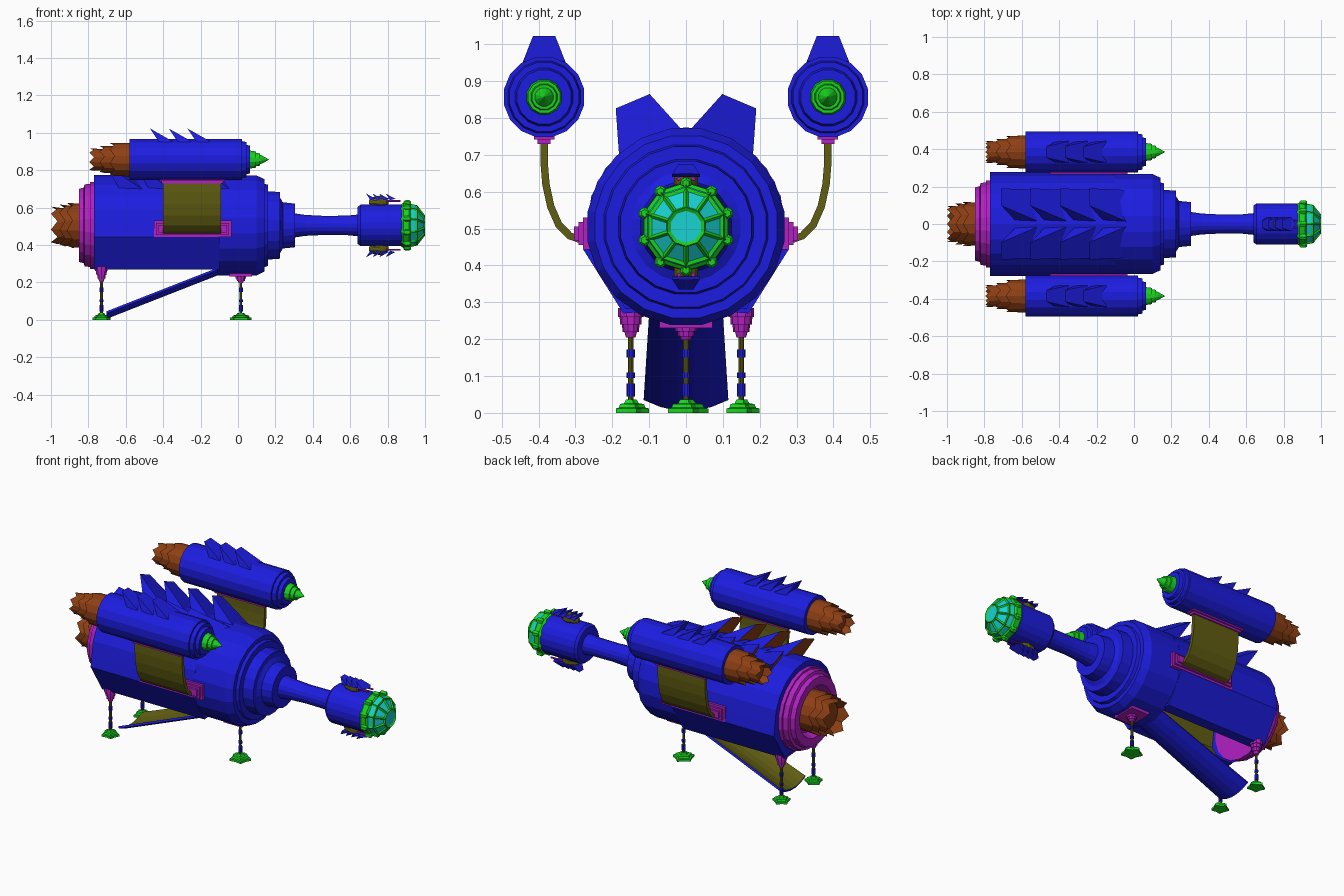
import bpy, bmesh
from math import sin, cos, pi, radians
from mathutils import Vector

if "Cube" in bpy.data.objects:
    bpy.data.objects.remove(bpy.data.objects["Cube"])


def paint(name, rgb):
    m = bpy.data.materials.new(name)
    m.diffuse_color = (*rgb, 1)
    m.use_nodes = True
    m.node_tree.nodes["Principled BSDF"].inputs["Base Color"].default_value = m.diffuse_color
    return m


BLUE = paint("blue", (0.012, 0.012, 0.75))
GREEN = paint("green", (0.01, 0.65, 0.015))
PURPLE = paint("purple", (0.45, 0.015, 0.55))
BROWN = paint("brown", (0.27, 0.05, 0.007))
OLIVE = paint("olive", (0.12, 0.11, 0.006))
CYAN = paint("cyan", (0.01, 0.65, 0.65))
CZ = 0.505          # height of the hull axis
POD_Y, POD_Z = 0.385, 0.857


def make(name, verts, faces, mats, fix=True):
    me = bpy.data.meshes.new(name)
    me.from_pydata([tuple(v) for v in verts], [], faces)
    for m in mats:
        me.materials.append(m)
    if fix:
        bm = bmesh.new()
        bm.from_mesh(me)
        bmesh.ops.recalc_face_normals(bm, faces=bm.faces[:])
        bm.to_mesh(me)
        bm.free()
    ob = bpy.data.objects.new(name, me)
    bpy.context.collection.objects.link(ob)
    return ob


def lathe(name, prof, mat, n=20, at=(0, 0, CZ), axis="X", lobe=1.0):
    """Turn (position, radius, optional zigzag) points round an axis."""
    verts = []
    for a, r, *jag in prof:
        for k in range(n):
            t = 2 * pi * (k + 0.5) / n
            rr = r * (lobe if k % 2 else 1)
            aa = a - (jag[0] if jag and k % 2 else 0)
            p = (aa, rr * cos(t), rr * sin(t)) if axis == "X" else (rr * cos(t), rr * sin(t), aa)
            verts.append(Vector(at) + Vector(p))
    faces = [(i * n + k, i * n + (k + 1) % n, (i + 1) * n + (k + 1) % n, (i + 1) * n + k)
             for i in range(len(prof) - 1) for k in range(n)]
    faces += [tuple(range(n)), tuple(range((len(prof) - 1) * n, len(prof) * n))]
    return make(name, verts, faces, [mat])


def sheet(name, s0, s1, mats, thick, offset=-1):
    """Strip between two matching sections, thickened; second material goes inside."""
    n = len(s0)
    faces = [(j, j + 1, n + j + 1, n + j) for j in range(n - 1)]
    ob = make(name, s0 + s1, faces, mats, fix=False)
    mod = ob.modifiers.new("thickness", "SOLIDIFY")
    mod.thickness, mod.offset = thick, offset
    mod.material_offset = len(mats) - 1
    return ob


def box(name, lo, hi, mat):
    lo, hi = Vector(lo), Vector(hi)
    bpy.ops.mesh.primitive_cube_add(size=1, location=(lo + hi) / 2)
    ob = bpy.context.object
    ob.name, ob.scale = name, hi - lo
    ob.data.materials.append(mat)
    return ob


def scale_fin(name, tip, length, w, t, h, centre, radius, angle, back):
    """Wedge scale: pointed in front, rising to an overhanging rear edge."""
    under = tip + length * 0.3
    wide = tip + length * 0.68
    pts = [(tip + length, 0, -0.005), (wide, -w / 2, -0.1 * w), (wide, w / 2, -0.1 * w),
           (under, -w / 2, -0.2 * w), (under, w / 2, -0.2 * w), (tip, -t / 2, h), (tip, t / 2, h)]
    verts = [(x, centre[0] + u * cos(angle) + (radius + v) * sin(angle),
              centre[1] - u * sin(angle) + (radius + v) * cos(angle)) for x, u, v in pts]
    faces = [(0, 1, 2), (1, 5, 6, 2), (1, 3, 5), (2, 6, 4), (3, 4, 6, 5), (0, 2, 4, 3, 1)]
    ob = make(name, verts, faces, [BLUE, back])
    ob.data.polygons[4].material_index = 1


def nozzle(name, layers, at):
    for i, (x0, r0, x1, r1, jag) in enumerate(layers):
        lathe(f"{name}_{i}", [(x0, r0), (x1, r1, jag), (x1 + 0.025, r1 * 0.75)], BROWN, 14, at)


# Hull: open-bottomed rear shell with flared hatch edges, then the stepped bow
half = [(-0.10, 0.275), (-0.17, 0.27), (-0.278, 0.442)]
half += [(0.27 * sin(radians(a)), CZ + 0.27 * cos(radians(a))) for a in range(-90, 0, 18)]
sec = half + [(0, CZ + 0.27)] + [(-y, z) for y, z in reversed(half)]
sheet("hull_rear", [(-0.10, y, z) for y, z in sec], [(-0.77, y, z) for y, z in sec], [BLUE, OLIVE], 0.015)
make("hull_rear_wall", [(-0.768, y, z) for y, z in sec], [tuple(range(len(sec)))], [BLUE])
lathe("hull_bow", [(-0.11, 0.27), (0.10, 0.27), (0.142, 0.25), (0.142, 0.225), (0.16, 0.22), (0.16, 0.185),
                   (0.225, 0.18), (0.225, 0.15), (0.24, 0.125), (0.305, 0.118), (0.305, 0.07)], BLUE)
lathe("neck", [(0.30, 0.066), (0.36, 0.057), (0.46, 0.052), (0.58, 0.053), (0.65, 0.06)], BLUE, 16)

# Head with ribbed window dome
lathe("head", [(0.64, 0.10), (0.655, 0.112), (0.88, 0.112)], BLUE)
lathe("head_collar", [(0.872, 0.112), (0.885, 0.122), (0.915, 0.12), (0.925, 0.108)], GREEN, 10)
dome = [(0.915, 0.112), (0.955, 0.102), (0.995, 0.05)]
lathe("window_dome", dome, CYAN, 10)
ribs = lathe("window_ribs", dome, GREEN, 10)
ribs.modifiers.new("ribs", "WIREFRAME").thickness = 0.013
for k in range(10):
    t = 2 * pi * (k + 0.5) / 10
    lathe("collar_stud", [(0.885, 0.01), (0.895, 0.017), (0.915, 0.017), (0.925, 0.01)], GREEN, 6,
          (0, 0.118 * cos(t), CZ + 0.118 * sin(t)))

# Turrets above and below the head
for s, ang in ((1, 0), (-1, pi)):
    lathe("turret_base", [(0.70, 0.01), (0.72, 0.026), (0.76, 0.034), (0.79, 0.026), (0.805, 0.01)],
          OLIVE, 10, (0, 0, CZ + s * 0.125))
    for y in (-0.02, 0.02):
        lathe("turret_barrel", [(0.74, 0.006), (0.87, 0.005)], PURPLE, 8, (0, y, CZ + s * 0.13))
    for i in range(4):
        scale_fin("turret_scale", 0.685 + i * 0.035, 0.075, 0.075, 0.04, 0.02, (0, CZ), 0.15, ang, BLUE)

# Stern rings and main engine
lathe("stern_rings", [(-0.765, 0.235), (-0.79, 0.235), (-0.79, 0.225), (-0.82, 0.222), (-0.825, 0.205),
                      (-0.85, 0.198), (-0.85, 0.15), (-0.80, 0.13)], PURPLE)
nozzle("main_engine", [(-0.80, 0.115, -0.885, 0.12, 0.03), (-0.85, 0.10, -0.925, 0.112, 0.03),
                       (-0.88, 0.085, -0.965, 0.10, 0.035)], (0, 0, CZ))

# Loading ramp let down from the belly
def ramp_section(x, z, hw):
    return [(x, -hw * t, z + 0.03 * t * t) for t in (-1, -0.6, -0.2, 0.2, 0.6, 1)]


sheet("loading_ramp", ramp_section(-0.10, 0.24, 0.10), ramp_section(-0.70, 0.005, 0.115), [BLUE, OLIVE], 0.012)

for s in (-1, 1):
    # Two rows of scales on the back
    for i in range(4):
        scale_fin("back_scale", -0.71 + i * 0.157, 0.30, 0.185, 0.10, 0.105, (0, CZ), 0.265,
                  s * radians(23), BROWN)

    # Side pods
    pod = (0, s * POD_Y, POD_Z)
    lathe("pod", [(-0.58, 0.095), (-0.58, 0.111), (0.022, 0.111), (0.022, 0.10), (0.045, 0.096),
                  (0.045, 0.08), (0.065, 0.075), (0.065, 0.05)], BLUE, 16, pod)
    lathe("pod_nose", [(0.06, 0.05), (0.095, 0.045), (0.095, 0.037), (0.118, 0.034), (0.118, 0.026),
                       (0.125, 0.024), (0.165, 0.001)], GREEN, 12, pod)
    nozzle("pod_engine", [(-0.57, 0.09, -0.66, 0.088, 0.025), (-0.64, 0.072, -0.715, 0.072, 0.025),
                          (-0.70, 0.055, -0.77, 0.06, 0.025)], pod)
    for i in range(3):
        scale_fin("pod_scale", -0.47 + i * 0.1, 0.18, 0.115, 0.06, 0.058, (s * POD_Y, POD_Z), 0.108, 0, BLUE)

    # Curved pylons with stepped mounts
    arc = [(0.385, 0.75), (0.385, 0.68), (0.38, 0.62), (0.367, 0.56), (0.345, 0.51), (0.315, 0.48), (0.27, 0.465)]
    sheet("pylon", [(-0.40, s * y, z) for y, z in arc], [(-0.09, s * y, z) for y, z in arc], [OLIVE], 0.02, 0)
    for i in range(3):
        d = 0.012 * i
        box("pylon_mount", (-0.45 + d, s * 0.25, 0.443 + d), (-0.035 - d, s * (0.28 + d), 0.53 - d), PURPLE)
    box("pod_mount", (-0.42, s * POD_Y - 0.028, 0.742), (-0.07, s * POD_Y + 0.028, 0.765), PURPLE)
    box("pod_mount_step", (-0.41, s * POD_Y - 0.018, 0.73), (-0.08, s * POD_Y + 0.018, 0.745), PURPLE)

# Landing legs with lobed feet
for name, x, y, size, top in (("front_leg", 0.015, 0, 1.22, 0.25), ("rear_leg_left", -0.73, 0.15, 1, 0.285),
                              ("rear_leg_right", -0.73, -0.15, 1, 0.285)):
    at = (x, y, 0)
    foot = [(0, 0.05), (0.012, 0.05), (0.014, 0.04), (0.024, 0.036), (0.026, 0.022), (0.036, 0.016)]
    lathe(name + "_foot", [(z, r * size) for z, r in foot], GREEN, 10, at, "Z", 0.72)
    lathe(name + "_strut", [(0.03, 0.008), (top - 0.05, 0.008)], OLIVE, 10, at, "Z")
    for z0, z1 in ((0.045, 0.08), (0.095, 0.11), (0.15, 0.172)):
        lathe(name + "_sleeve", [(z0, 0.011), (z1, 0.011)], BLUE, 10, at, "Z")
    mount = [(-0.08, 0.013), (-0.065, 0.017), (-0.065, 0.022), (-0.045, 0.024), (-0.045, 0.029),
             (-0.025, 0.03), (-0.025, 0.035), (0, 0.035)]
    lathe(name + "_mount", [(top + z * (0.65 if y == 0 else 1), r) for z, r in mount], PURPLE, 10, at, "Z")
box("front_leg_plate", (-0.045, -0.072, 0.231), (0.075, 0.072, 0.26), PURPLE)
